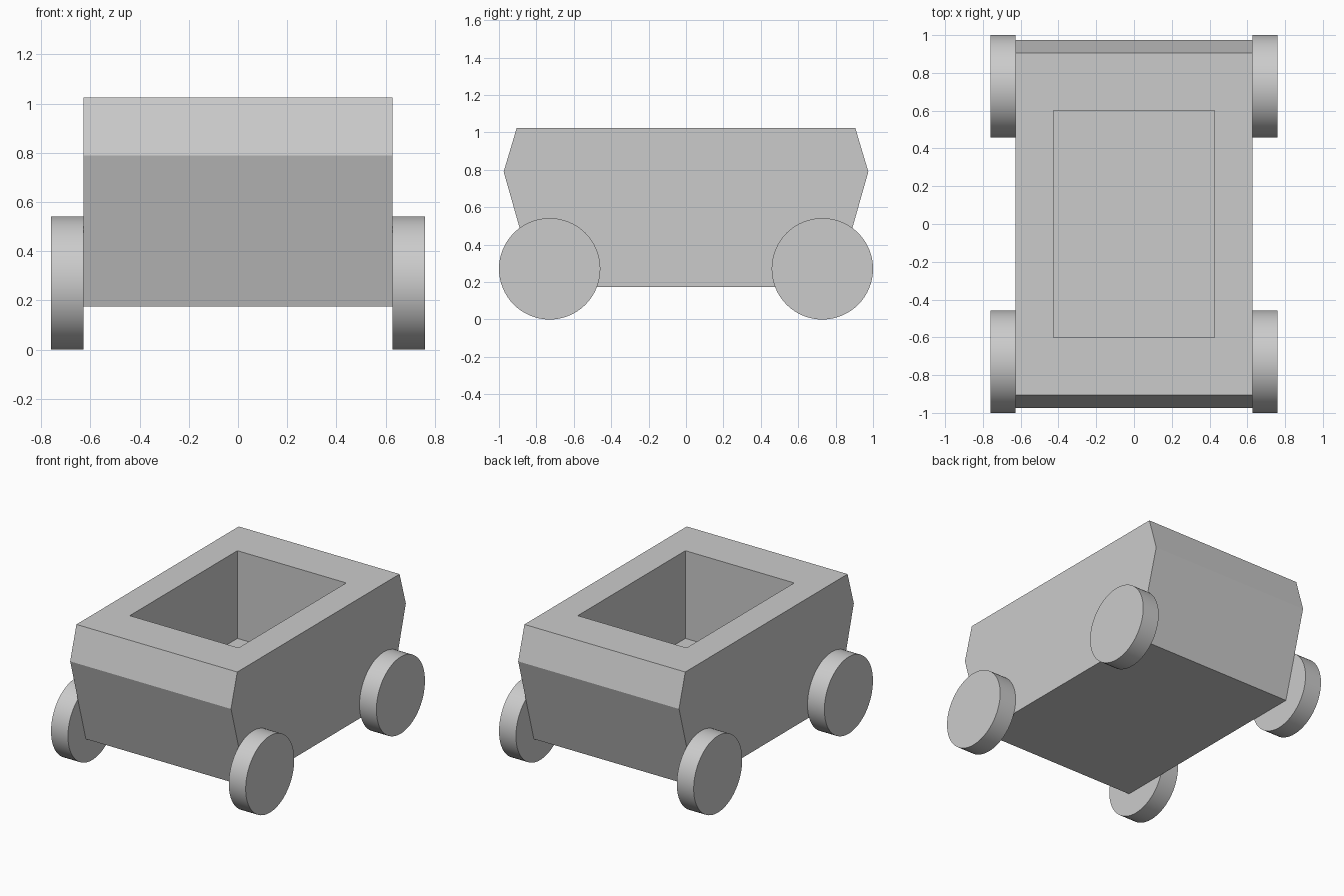
import bpy, bmesh, math

cube = bpy.data.objects.get("Cube")
if cube:
    bpy.data.objects.remove(cube, do_unlink=True)

grey = bpy.data.materials.new("plain grey")
grey.use_nodes = True
grey.diffuse_color = (0.6, 0.6, 0.6, 1)
grey.node_tree.nodes["Principled BSDF"].inputs["Base Color"].default_value = (0.6, 0.6, 0.6, 1)

HALF_WIDTH = 0.628
TOP = 1.024


def add_object(name, bm):
    bmesh.ops.recalc_face_normals(bm, faces=bm.faces)
    mesh = bpy.data.meshes.new(name)
    bm.to_mesh(mesh)
    bm.free()
    mesh.materials.append(grey)
    obj = bpy.data.objects.new(name, mesh)
    bpy.context.collection.objects.link(obj)
    return obj


# Body: six-sided side profile extruded across the width
half_profile = [(0.80, 0.175), (0.975, 0.79), (0.905, TOP)]
profile = half_profile + [(-y, z) for y, z in reversed(half_profile)]
bm = bmesh.new()
side = bm.faces.new([bm.verts.new((-HALF_WIDTH, y, z)) for y, z in profile])
extruded = bmesh.ops.extrude_face_region(bm, geom=[side], use_keep_orig=True)
moved = [v for v in extruded["geom"] if isinstance(v, bmesh.types.BMVert)]
bmesh.ops.translate(bm, verts=moved, vec=(2 * HALF_WIDTH, 0, 0))
body = add_object("cart_body", bm)

# Open cargo well cut into the top
floor_z, rim_z = 0.405, TOP + 0.1
bm = bmesh.new()
bmesh.ops.create_cube(bm, size=1)
bmesh.ops.scale(bm, verts=bm.verts, vec=(0.85, 1.2, rim_z - floor_z))
bmesh.ops.translate(bm, verts=bm.verts, vec=(0, 0, (rim_z + floor_z) / 2))
cutter = add_object("well_cutter", bm)
cut = body.modifiers.new("cargo_well", "BOOLEAN")
cut.operation = "DIFFERENCE"
cut.solver = "EXACT"
cut.object = cutter

# Apply the cut and discard the cutter
bpy.context.view_layer.objects.active = body
body.select_set(True)
bpy.ops.object.modifier_apply(modifier=cut.name)
bpy.data.objects.remove(cutter, do_unlink=True)
body.select_set(False)

# Four disc wheels against the body sides
RADIUS, THICKNESS = 0.271, 0.132
for x_sign, x_name in ((1, "left"), (-1, "right")):
    for y_sign, y_name in ((-1, "front"), (1, "back")):
        bpy.ops.mesh.primitive_cylinder_add(
            vertices=64, radius=RADIUS, depth=THICKNESS,
            location=(x_sign * (HALF_WIDTH + THICKNESS / 2), y_sign * (1 - RADIUS), RADIUS),
            rotation=(0, math.pi / 2, 0))
        wheel = bpy.context.object
        wheel.name = f"{y_name}_{x_name}_wheel"
        wheel.data.materials.append(grey)
        bpy.ops.object.shade_smooth_by_angle(angle=math.radians(30))
